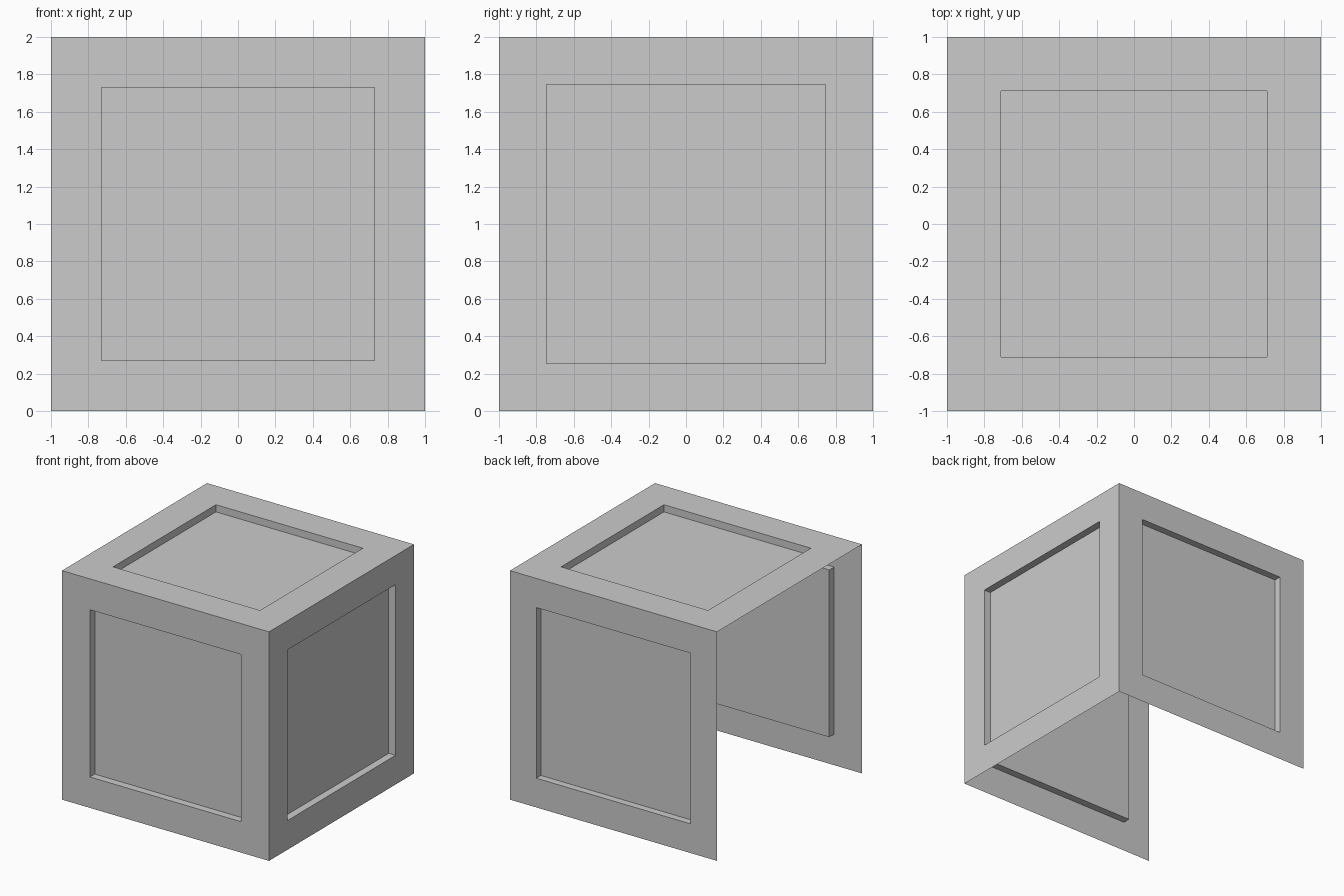
import bpy
import bmesh
from mathutils import Vector

if "Cube" in bpy.data.objects:
    bpy.data.objects.remove(bpy.data.objects["Cube"])

# Panel sides: outward direction -> (frame width, recess depth)
# The left side and the underside are open.
PANELS = {
    (0, -1, 0): (0.27, 0.066),
    (1, 0, 0): (0.255, 0.066),
    (0, 1, 0): (0.255, 0.063),
    (0, 0, 1): (0.29, 0.063),
}

# Open cube shell
bm = bmesh.new()
bmesh.ops.create_cube(bm, size=2)
bm.normal_update()
sides = {tuple(round(c) for c in f.normal): f for f in bm.faces}
open_sides = [f for n, f in sides.items() if n not in PANELS]
bmesh.ops.delete(bm, geom=open_sides, context='FACES')

# Frame border and recessed panel on every remaining side
for normal, (border, depth) in PANELS.items():
    panel = sides[normal]
    bmesh.ops.inset_individual(bm, faces=[panel], thickness=border, use_even_offset=True)
    new = bmesh.ops.extrude_discrete_faces(bm, faces=[panel])["faces"][0]
    # Close the recess walls between frame opening and sunken panel
    bmesh.ops.translate(bm, verts=new.verts, vec=Vector(normal) * -depth)

bmesh.ops.translate(bm, verts=bm.verts, vec=(0, 0, 1))
bm.normal_update()

mesh = bpy.data.meshes.new("panelled_crate_shell")
bm.to_mesh(mesh)
bm.free()
crate = bpy.data.objects.new("panelled_crate_shell", mesh)
bpy.context.collection.objects.link(crate)
